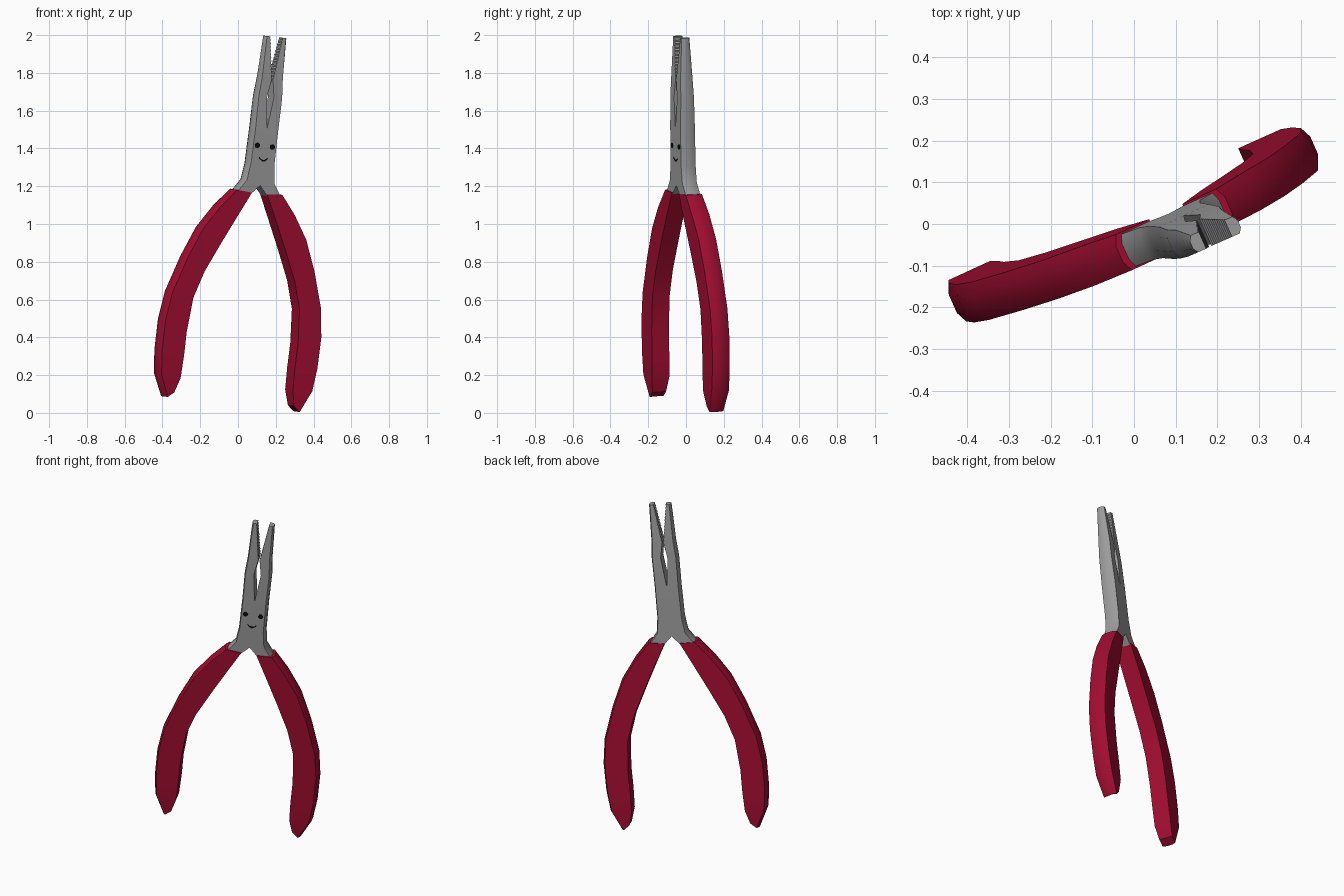
import bpy, bmesh, math
from mathutils import Matrix, Vector

if "Cube" in bpy.data.objects:
    bpy.data.objects.remove(bpy.data.objects["Cube"])


def material(name, rgb):
    m = bpy.data.materials.new(name)
    m.use_nodes = True
    m.diffuse_color = (*rgb, 1)
    m.node_tree.nodes["Principled BSDF"].inputs["Base Color"].default_value = (*rgb, 1)
    return m


STEEL = material("steel grey", (0.33, 0.33, 0.33))
RED = material("grip red", (0.36, 0.004, 0.03))
BLACK = material("face black", (0.003, 0.003, 0.003))

# The tool is built upright and symmetric, then leaned into its resting pose
back = Vector((-0.407, 0.912, 0.062)).normalized()
up = Vector((0.12, -0.014, 0.993)).normalized()
side = back.cross(up).normalized()
up = side.cross(back)
POSE = Matrix((side, back, up)).transposed().to_4x4()
POSE.translation = (-0.045, 0.003, 0.005)


def add_object(name, bm, mat):
    bmesh.ops.recalc_face_normals(bm, faces=bm.faces)
    bm.transform(POSE)
    mesh = bpy.data.meshes.new(name)
    bm.to_mesh(mesh)
    bm.free()
    mesh.materials.append(mat)
    ob = bpy.data.objects.new(name, mesh)
    bpy.context.collection.objects.link(ob)
    bpy.context.view_layer.objects.active = ob
    ob.select_set(True)
    bpy.ops.object.shade_smooth_by_angle(angle=math.radians(32))
    ob.select_set(False)


def loft(name, stations, bulge, sign, mat):
    """Stations: outer x, outer z, inner x, inner z, half thickness."""
    bm = bmesh.new()
    rings = []
    for ox, oz, ix, iz, t in stations:
        ring = [(ix, -t, iz), (ox, -t, oz), (ox + bulge * 0.8, -t * 0.45, oz),
                (ox + bulge * 0.8, t * 0.45, oz), (ox, t, oz), (ix, t, iz)]
        rings.append([bm.verts.new((sign * x, y, z)) for x, y, z in ring])
    for a, b in zip(rings, rings[1:]):
        for i in range(len(a)):
            j = (i + 1) % len(a)
            bm.faces.new((a[i], a[j], b[j], b[i]))
    bm.faces.new(rings[0])
    bm.faces.new(rings[-1])
    add_object(name, bm, mat)


# Grip: bowed handle, from the rounded end up to the collar
grip = [
    (0.385, 0.042, 0.35, 0.07, 0.04),
    (0.44, 0.158, 0.328, 0.15, 0.05),
    (0.454, 0.28, 0.324, 0.27, 0.05),
    (0.455, 0.445, 0.325, 0.40, 0.05),
    (0.435, 0.594, 0.31, 0.581, 0.05),
    (0.37, 0.79, 0.263, 0.727, 0.05),
    (0.30, 0.953, 0.185, 0.89, 0.05),
    (0.217, 1.075, 0.11, 1.04, 0.05),
    (0.132, 1.174, 0.044, 1.168, 0.047),
]

# Jaw: shank, pivot block, wire hole and the nose with small teeth
jaw = [
    (0.126, 1.165, 0.048, 1.16, 0.042),
    (0.08, 1.23, 0.0, 1.21, 0.042),
    (0.068, 1.32, 0.0, 1.31, 0.042),
    (0.066, 1.51, 0.0, 1.51, 0.042),
    (0.068, 1.68, 0.02, 1.68, 0.038),
]
TEETH = 24
for i in range(TEETH + 1):
    f = i / TEETH
    z = 1.78 + 0.22 * f
    tooth = 0.004 * (i % 2)
    jaw.append((0.06 - 0.005 * f, z, 0.003 + 0.031 * f + tooth, z, 0.035 - 0.013 * f))

for label, sign in (("left", 1), ("right", -1)):
    loft(label + "_grip", grip, 0.015, sign, RED)
    loft(label + "_jaw", jaw, 0.01, sign, STEEL)

    # Eye: thin disc on the front of the pivot block
    bm = bmesh.new()
    bmesh.ops.create_cone(bm, cap_ends=True, segments=20, radius1=0.014, radius2=0.014, depth=0.004,
                          matrix=Matrix.Translation((sign * 0.044, -0.0425, 1.42))
                          @ Matrix.Rotation(math.pi / 2, 4, "X"))
    add_object(label + "_eye", bm, BLACK)

# Smile: thin curved plate
bm = bmesh.new()
N = 12
rows = []
for i in range(N + 1):
    s = 2 * i / N - 1
    z = 1.342 + 0.016 * s * s
    h = 0.0045 - 0.0015 * abs(s)
    rows.append([bm.verts.new((0.025 * s, y, z + d))
                 for y, d in ((-0.0445, -h), (-0.0445, h), (-0.041, h), (-0.041, -h))])
for a, b in zip(rows, rows[1:]):
    for i in range(4):
        j = (i + 1) % 4
        bm.faces.new((a[i], a[j], b[j], b[i]))
bm.faces.new(rows[0])
bm.faces.new(rows[-1])
add_object("smile", bm, BLACK)
